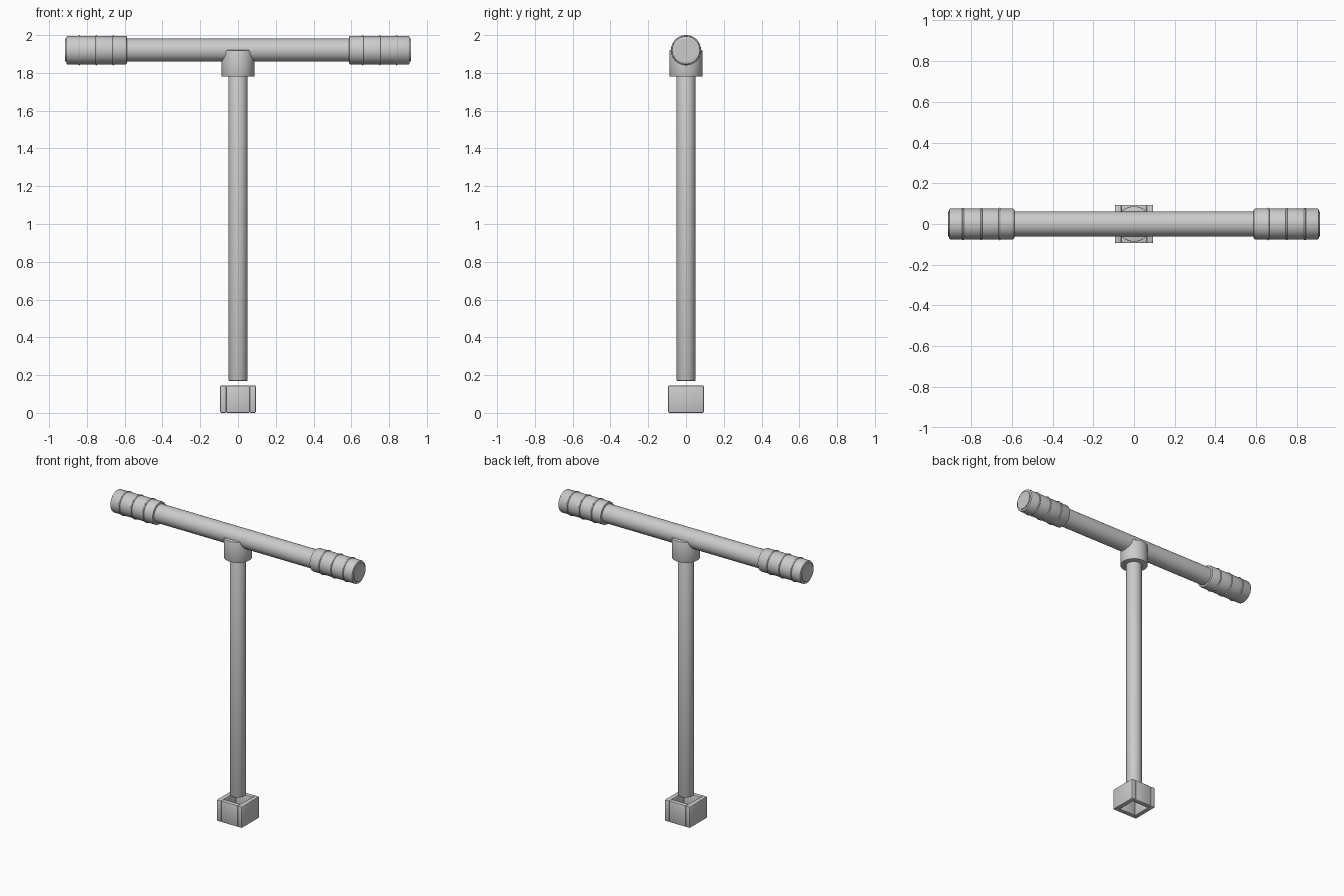
import bpy
from math import pi

cube = bpy.data.objects.get("Cube")
if cube:
    bpy.data.objects.remove(cube, do_unlink=True)

GREY = (0.6, 0.6, 0.6, 1)
steel = bpy.data.materials.new("grey steel")
steel.use_nodes = True
steel.diffuse_color = GREY
steel.node_tree.nodes["Principled BSDF"].inputs["Base Color"].default_value = GREY

BAR_Z = 1.92


def finish(name, bevel=0):
    """Name the active object, colour it, soften its rims and shade it."""
    obj = bpy.context.object
    obj.name = name
    obj.data.materials.append(steel)
    if bevel:
        mod = obj.modifiers.new("soft edges", "BEVEL")
        mod.width = bevel
        mod.segments = 2
        mod.limit_method = "ANGLE"
        mod.angle_limit = 0.7
        bpy.ops.object.modifier_apply(modifier=mod.name)
    bpy.ops.object.shade_smooth_by_angle(angle=0.7)
    return obj


def rod(name, radius, start, end, along_x=False, bevel=0):
    """Round bar along z, or along x at the height of the handle."""
    mid = (start + end) / 2
    bpy.ops.mesh.primitive_cylinder_add(
        vertices=48, radius=radius, depth=end - start,
        location=(mid, 0, BAR_Z) if along_x else (0, 0, mid),
        rotation=(0, pi / 2, 0) if along_x else (0, 0, 0))
    return finish(name, bevel)


def plate(name, size, location):
    bpy.ops.mesh.primitive_cube_add(size=1, location=location)
    bpy.context.object.scale = size
    bpy.ops.object.transform_apply(location=False, rotation=False, scale=True)
    return finish(name, 0.006)


# Upright shaft, collar and crossbar
rod("shaft", 0.05, 0.17, 1.85, bevel=0.003)
rod("collar", 0.087, 1.78, BAR_Z, bevel=0.003)
rod("crossbar", 0.061, -0.915, 0.915, along_x=True)

# Grips with raised rings, and the open square socket
for side, label in ((1, "left"), (-1, "right")):
    inner, outer = sorted((side * 0.588, side * 0.909))
    rod(label + "_grip", 0.075, inner, outer, along_x=True, bevel=0.006)
    for i in range(3):
        bpy.ops.mesh.primitive_torus_add(
            location=(side * (0.66 + 0.09 * i), 0, BAR_Z), rotation=(0, pi / 2, 0),
            major_radius=0.075, minor_radius=0.005,
            major_segments=48, minor_segments=10)
        finish(f"{label}_grip_ring_{i + 1}")
    plate(label + "_socket_wall", (0.033, 0.188, 0.145), (side * 0.078, 0, 0.0725))

for side, label in ((-1, "front"), (1, "back")):
    plate(label + "_socket_wall", (0.125, 0.033, 0.145), (0, side * 0.078, 0.0725))
